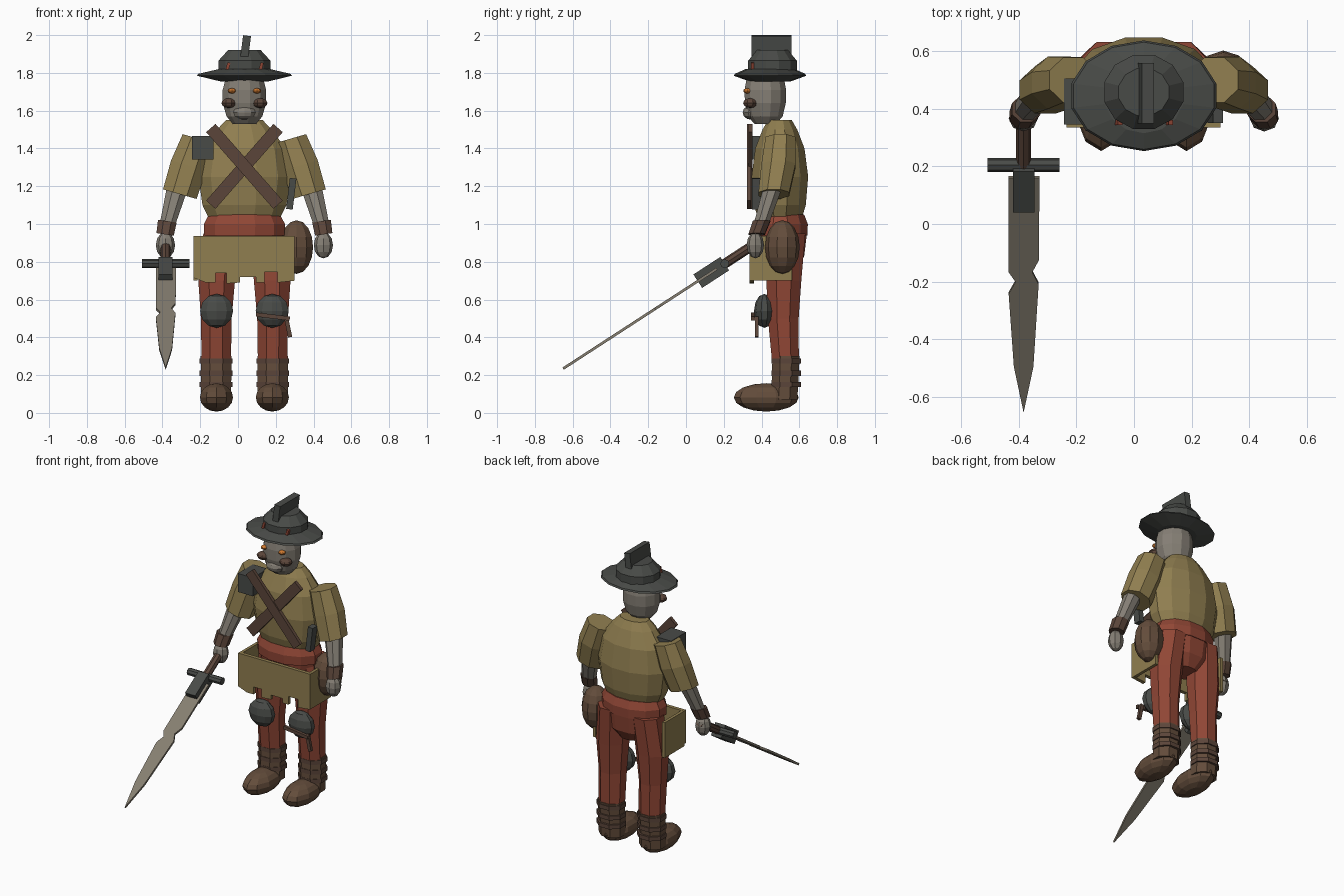
import bpy, bmesh, math
from mathutils import Vector, Matrix

if "Cube" in bpy.data.objects:
    bpy.data.objects.remove(bpy.data.objects["Cube"], do_unlink=True)

CX = 0.034  # body centre line


def material(name, rgb):
    m = bpy.data.materials.new(name)
    m.use_nodes = True
    m.diffuse_color = (*rgb, 1)
    m.node_tree.nodes["Principled BSDF"].inputs["Base Color"].default_value = (*rgb, 1)
    return m


TAN = material("tan_cloth", (0.28, 0.21, 0.08))
RED = material("rust_red", (0.28, 0.062, 0.036))
LEATHER = material("boot_leather", (0.125, 0.073, 0.044))
STRAP = material("dark_leather", (0.105, 0.06, 0.042))
DARK = material("dark_iron", (0.066, 0.07, 0.064))
SKIN = material("grey_skin", (0.235, 0.212, 0.178))
STEEL = material("dull_steel", (0.24, 0.212, 0.165))
ORANGE = material("orange_glow", (0.65, 0.2, 0.03))


def finish(name, bm, mat):
    bmesh.ops.recalc_face_normals(bm, faces=bm.faces[:])
    me = bpy.data.meshes.new(name)
    bm.to_mesh(me)
    bm.free()
    me.materials.append(mat)
    ob = bpy.data.objects.new(name, me)
    bpy.context.collection.objects.link(ob)
    return ob


def loft(name, rings, mat, n=12, tilt=0.0):
    """Skin elliptical rings (x, y, z, rx, ry); tilt leans ring planes about y."""
    bm = bmesh.new()
    lean = Matrix.Rotation(tilt, 3, 'Y')
    loops = []
    for x, y, z, rx, ry in rings:
        angles = [math.tau * (i + 0.5) / n for i in range(n)]
        loops.append([bm.verts.new(Vector((x, y, z)) + lean @ Vector((rx * math.cos(a), ry * math.sin(a), 0)))
                      for a in angles])
    for lo, hi in zip(loops, loops[1:]):
        for i in range(n):
            j = (i + 1) % n
            bm.faces.new((lo[i], lo[j], hi[j], hi[i]))
    bm.faces.new(loops[0])
    bm.faces.new(loops[-1])
    return finish(name, bm, mat)


def place(loc, scale, rot):
    turn = Matrix.Rotation(rot[2], 4, 'Z') @ Matrix.Rotation(rot[1], 4, 'Y') @ Matrix.Rotation(rot[0], 4, 'X')
    return Matrix.Translation(loc) @ turn @ Matrix.Diagonal((*scale, 1))


def box(name, loc, size, mat, rot=(0, 0, 0)):
    bm = bmesh.new()
    bmesh.ops.create_cube(bm, size=1, matrix=place(loc, size, rot))
    return finish(name, bm, mat)


def ball(name, loc, radii, mat, u=10, v=6, rot=(0, 0, 0)):
    bm = bmesh.new()
    bmesh.ops.create_uvsphere(bm, u_segments=u, v_segments=v, radius=1, matrix=place(loc, radii, rot))
    return finish(name, bm, mat)


def rod(name, a, b, r, mat, n=8):
    a, b = Vector(a), Vector(b)
    d = b - a
    bm = bmesh.new()
    bmesh.ops.create_cone(bm, cap_ends=True, segments=n, radius1=r, radius2=r, depth=d.length,
                          matrix=Matrix.Translation((a + b) / 2) @ d.to_track_quat('Z', 'Y').to_matrix().to_4x4())
    return finish(name, bm, mat)


def plate(name, pts, origin, u, v, thick, mat):
    """Extrude a flat outline given in the u, v plane."""
    bm = bmesh.new()
    o, u, v = Vector(origin), Vector(u), Vector(v)
    w = u.cross(v).normalized() * thick
    face = bm.faces.new([bm.verts.new(o + u * a + v * b - w / 2) for a, b in pts])
    ext = bmesh.ops.extrude_face_region(bm, geom=[face])
    bmesh.ops.translate(bm, vec=w, verts=[g for g in ext["geom"] if isinstance(g, bmesh.types.BMVert)])
    return finish(name, bm, mat)


def stack(rows, y):
    return [(CX, y, z, rx, ry) for z, rx, ry in rows]


# Torso, belt and hips
loft("jacket", stack([(1.03, 0.195, 0.12), (1.1, 0.23, 0.142), (1.25, 0.252, 0.155), (1.4, 0.225, 0.135),
                      (1.5, 0.15, 0.095), (1.55, 0.1, 0.065)], 0.497), TAN)
loft("waistband", stack([(0.94, 0.22, 0.148), (1.0, 0.222, 0.15), (1.05, 0.195, 0.13)], 0.5), RED)
loft("hips", stack([(0.76, 0.09, 0.08), (0.83, 0.19, 0.125), (0.95, 0.21, 0.14)], 0.505), RED)

# Crossed chest straps
for s in (-1, 1):
    box("chest_strap", (CX, 0.338 + 0.004 * s, 1.305), (0.066, 0.022, 0.54), STRAP, (0, s * 0.72, 0))

# Head and face
loft("head", stack([(1.53, 0.065, 0.06), (1.57, 0.098, 0.095), (1.64, 0.119, 0.112), (1.71, 0.119, 0.114),
                    (1.78, 0.1, 0.1)], 0.42), SKIN)
ball("jaw", (CX, 0.345, 1.59), (0.062, 0.045, 0.038), SKIN)
for s in (-1, 1):
    ball("eye", (CX + s * 0.066, 0.325, 1.705), (0.023, 0.022, 0.014), ORANGE, 8, 6)
    ball("cheek_tusk", (CX + s * 0.083, 0.34, 1.64), (0.042, 0.04, 0.026), STRAP, 8, 6, (0, 0, s * -0.4))

# Hat
loft("hat_brim", stack([(1.755, 0.13, 0.11), (1.785, 0.258, 0.192), (1.795, 0.25, 0.186), (1.82, 0.14, 0.13)], 0.445),
     DARK, 14)
loft("hat_crown", stack([(1.8, 0.142, 0.133), (1.865, 0.142, 0.133), (1.92, 0.09, 0.085)], 0.458), DARK)
box("hat_crest", (CX + 0.004, 0.453, 1.92), (0.042, 0.21, 0.155), DARK, (0, 0.13, 0))
for s in (-1, 1):
    box("hat_feather", (CX + s * 0.088, 0.352, 1.83), (0.016, 0.018, 0.05), RED, (0, 0.25, 0))

# Arms
for s in (-1, 1):
    def at(off, *rest):
        return (CX + s * off, *rest)
    loft("sleeve", [at(0.245, 0.5, 1.452, 0.092, 0.085), at(0.295, 0.49, 1.31, 0.105, 0.098),
                    at(0.342, 0.465, 1.158, 0.1, 0.088)], TAN, 8, s * -0.28)
    loft("forearm", [at(0.352, 0.462, 1.2, 0.062, 0.055), at(0.412, 0.392, 0.98, 0.044, 0.042)], SKIN, 8)
    loft("bracer", [at(0.42, 0.374, 0.945, 0.05, 0.047), at(0.408, 0.4, 1.015, 0.054, 0.05)], STRAP, 8, s * -0.15)
    ball("hand", at(0.418, 0.367, 0.888), (0.051, 0.046, 0.07), SKIN, 8, 6)

# Armour plates
box("shoulder_plate", (-0.187, 0.425, 1.403), (0.112, 0.16, 0.124), DARK)
box("side_plate", (0.282, 0.375, 1.16), (0.035, 0.05, 0.165), DARK, (0, 0.12, 0))

# Legs and boots
for s in (-1, 1):
    def leg(*rows):
        return [(CX + s * off, y, z, rx, ry) for off, y, z, rx, ry in rows]
    loft("trouser_leg", leg((0.149, 0.527, 0.26, 0.084, 0.076), (0.149, 0.515, 0.5, 0.088, 0.088),
                            (0.147, 0.518, 0.7, 0.105, 0.1), (0.125, 0.535, 0.95, 0.1, 0.105)), RED, 8)
    loft("boot_shaft", leg((0.15, 0.52, 0.07, 0.086, 0.075), (0.15, 0.53, 0.3, 0.088, 0.078)), LEATHER, 8)
    for z in (0.15, 0.21, 0.275):
        loft("boot_band", leg((0.15, 0.53, z - 0.014, 0.094, 0.084), (0.15, 0.53, z + 0.014, 0.094, 0.084)), STRAP, 8)
    ball("boot_foot", (CX + s * 0.148, 0.425, 0.082), (0.092, 0.172, 0.075), LEATHER, 10, 8)
    ball("knee_pad", (CX + s * 0.147, 0.415, 0.54), (0.092, 0.055, 0.09), DARK)
box("knee_strap", (0.185, 0.355, 0.51), (0.18, 0.02, 0.022), STRAP, (0, 0.12, 0))
box("knee_strap_end", (0.265, 0.375, 0.455), (0.022, 0.02, 0.11), STRAP, (0, -0.2, 0))

# Apron: ragged front with two side panels
ragged = [(-0.235, 0.937), (-0.235, 0.715), (-0.17, 0.69), (-0.12, 0.69), (-0.12, 0.74), (-0.06, 0.74),
          (-0.06, 0.685), (0.01, 0.69), (0.01, 0.72), (0.095, 0.72), (0.095, 0.69), (0.14, 0.69),
          (0.14, 0.745), (0.21, 0.745), (0.21, 0.69), (0.3, 0.7), (0.3, 0.937)]
plate("apron_front", ragged, (0, 0.347, 0), (1, 0, 0), (0, 0, 1), 0.024, TAN)
for x in (-0.225, 0.29):
    box("apron_side", (x, 0.455, 0.818), (0.02, 0.21, 0.236), TAN)
ball("hip_pouch", (0.31, 0.51, 0.878), (0.092, 0.092, 0.142), LEATHER, 10, 8)

# Sword, held forward and down
hilt = Vector((-0.383, 0.205, 0.79))
along = Vector((0, -0.839, -0.545))
across = Vector((1, 0, 0))
pitch = math.atan2(0.545, 0.839)
rod("sword_grip", hilt - along * 0.23, hilt, 0.026, STRAP)
rod("sword_guard", hilt - across * 0.125, hilt + across * 0.125, 0.024, DARK)
box("sword_collar", hilt + along * 0.085, (0.075, 0.17, 0.085), DARK, (pitch, 0, 0))
outline = [(-0.052, 0.05), (0.055, 0.05), (0.053, 0.39), (0.03, 0.44), (0.052, 0.49), (0.034, 0.83), (0, 1.02),
           (-0.034, 0.83), (-0.052, 0.53), (-0.028, 0.48), (-0.052, 0.44)]
plate("sword_blade", outline, hilt, across, along, 0.014, STEEL)
